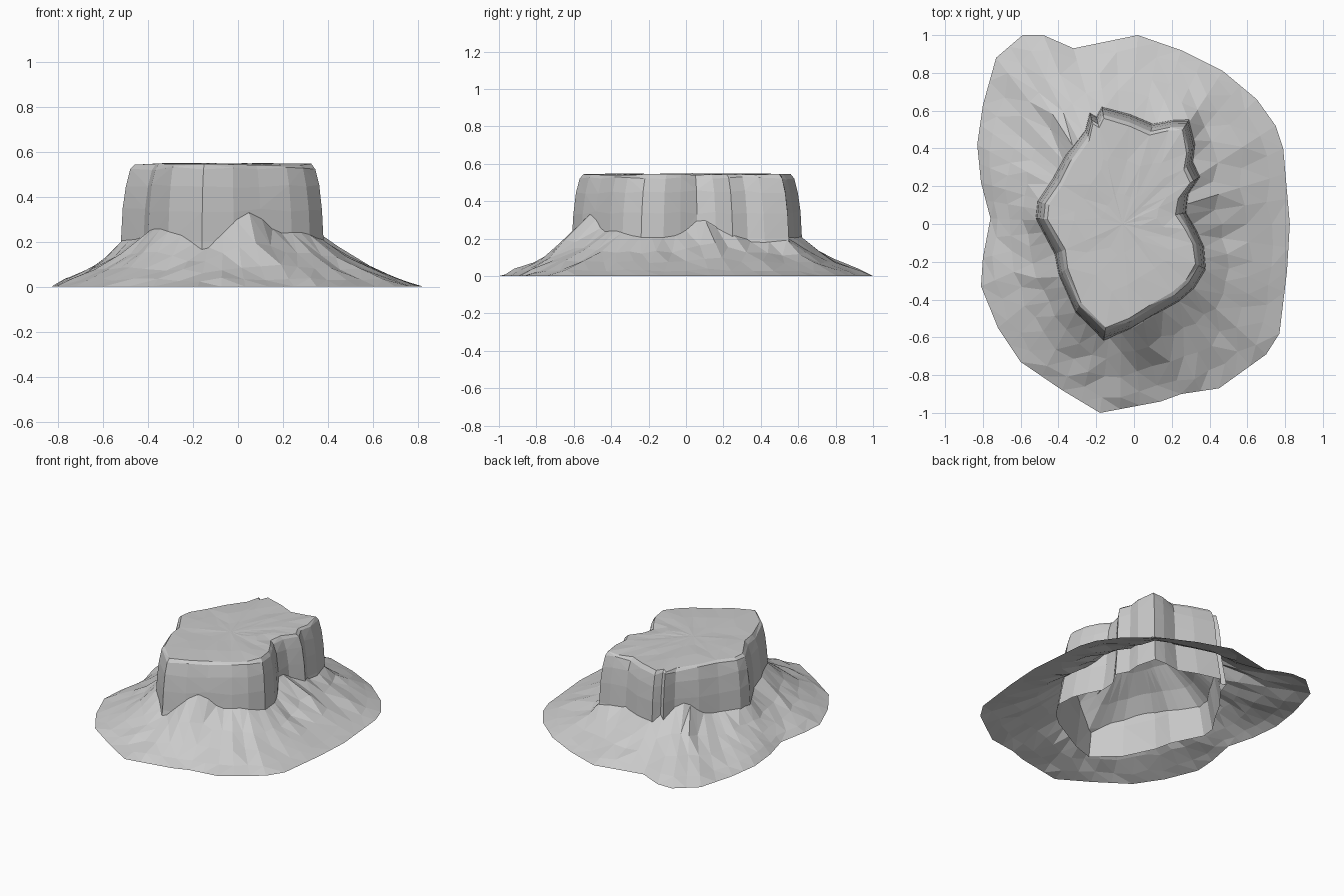
import bpy
import bmesh
import math
import random
from mathutils import Vector
from mathutils.geometry import intersect_line_line_2d

random.seed(11)

cube = bpy.data.objects.get("Cube")
if cube:
    bpy.data.objects.remove(cube, do_unlink=True)

CENTRE = Vector((-.06, 0))

# Plan outlines, turned to run anticlockwise
RIM = [Vector(p) for p in reversed((
    (-.48, 1), (-.32, .93), (.02, 1), (.25, .92), (.47, .81), (.65, .66),
    (.75, .52), (.79, .4), (.825, 0), (.81, -.25), (.77, -.58), (.7, -.69),
    (.45, -.87), (.25, -.9), (.14, -.94), (-.18, -1), (-.38, -.88),
    (-.6, -.73), (-.72, -.55), (-.81, -.33), (-.8, -.18), (-.76, .03),
    (-.81, .22), (-.83, .42), (-.8, .63), (-.73, .88), (-.59, 1)))]
CLIFF = [Vector(p) for p in reversed((
    (-.17, .62), (-.02, .58), (.1, .53), (.21, .55), (.29, .55), (.32, .42),
    (.31, .33), (.35, .25), (.29, .16), (.28, .06), (.33, -.03), (.37, -.12),
    (.38, -.24), (.32, -.34), (.24, -.41), (.1, -.49), (-.02, -.56),
    (-.16, -.61), (-.31, -.47), (-.4, -.27), (-.42, -.16), (-.52, .03),
    (-.51, .12), (-.43, .24), (-.36, .37), (-.26, .5), (-.235, .59),
    (-.2, .57)))]

# One stone colour for the whole landform
stone = bpy.data.materials.new("grey_stone")
stone.use_nodes = True
colour = (.6, .6, .6, 1)
stone.diffuse_color = colour
bsdf = next(n for n in stone.node_tree.nodes if n.type == 'BSDF_PRINCIPLED')
bsdf.inputs["Base Color"].default_value = colour
bsdf.inputs["Roughness"].default_value = .9


def jitter(amount):
    return random.uniform(-amount, amount)


def loft(name, rings, cap_point):
    """Bridge closed rings in order, then close the last one with a fan."""
    bm = bmesh.new()
    loops = [[bm.verts.new(p) for p in ring] for ring in rings]
    count = len(loops[0])
    for low, high in zip(loops, loops[1:]):
        for i in range(count):
            j = (i + 1) % count
            bm.faces.new((low[i], low[j], high[j], high[i]))
    tip = bm.verts.new(cap_point)
    for i in range(count):
        bm.faces.new((loops[-1][i], loops[-1][(i + 1) % count], tip))
    bmesh.ops.triangulate(bm, faces=bm.faces[:], quad_method='SHORT_EDGE')
    mesh = bpy.data.meshes.new(name)
    bm.to_mesh(mesh)
    bm.free()
    mesh.materials.append(stone)
    obj = bpy.data.objects.new(name, mesh)
    bpy.context.collection.objects.link(obj)


def draw_in(p, distance):
    """Move a point towards the centre by a distance."""
    return p + (CENTRE - p).normalized() * distance


def cliff_point(target):
    """Where the line from the centre to the target meets the cliff foot."""
    far = CENTRE + (target - CENTRE) * 2
    hits = (intersect_line_line_2d(CENTRE, far, CLIFF[i - 1], p)
            for i, p in enumerate(CLIFF))
    return next((hit for hit in hits if hit), CENTRE.lerp(target, .55))


def debris(p):
    """Extra height where debris fans against the cliff (angle, width, rise)."""
    angle = math.degrees(math.atan2(p.y, p.x))
    return sum(rise * math.exp(-((angle - middle) / width) ** 2)
               for middle, width, rise in (
                   (-84, 12, .12), (-55, 14, .035), (-104, 6, -.05),
                   (17, 18, .09), (48, 16, -.025), (123, 11, .1),
                   (-135, 22, .05)))


# Cliff walls and plateau: foot, talus line, brow, edge, then the flat top
levels = ((-.035, 0, 0), (0, .2, 0), (.008, .34, .01), (.022, .45, .01),
          (.042, .525, .008), (.062, .543, .004))
rings = [[(*draw_in(p, d), z + jitter(rough)) for p in CLIFF]
         for d, z, rough in levels]
for scale, rough in ((.65, .004), (.3, .002)):
    rings.append([(*CENTRE.lerp(draw_in(p, .062), scale), .546 + jitter(rough))
                  for p in CLIFF])
loft("mesa_cliff", rings, (*CENTRE, .546))

# Debris slope: runs from the ground rim up and on inside the cliff
edge = []
for i, p in enumerate(RIM):
    following = RIM[(i + 1) % len(RIM)]
    steps = max(1, round((following - p).length / .12))
    edge += [p.lerp(following, k / steps) for k in range(steps)]
profile = ((1, 0), (.82, .15), (.55, .36), (.28, .62), (0, 1))
slope = [[] for _ in range(7)]
for p in edge:
    wall = cliff_point(p)
    extra = debris(wall)
    for ring, (t, rise) in zip(slope, profile):
        rough = 0 if t in (0, 1) else 1
        q = wall.lerp(p, t + rough * jitter(.04))
        z = .205 * rise + extra * (1 - t) ** 2
        ring.append((*q, z + rough * jitter(.008)))
    for ring, scale, height in ((slope[5], .78, .31 + extra * .7),
                                (slope[6], .45, .43)):
        ring.append((*CENTRE.lerp(wall, scale), height))
loft("talus_slope", slope, (*CENTRE, .52))
